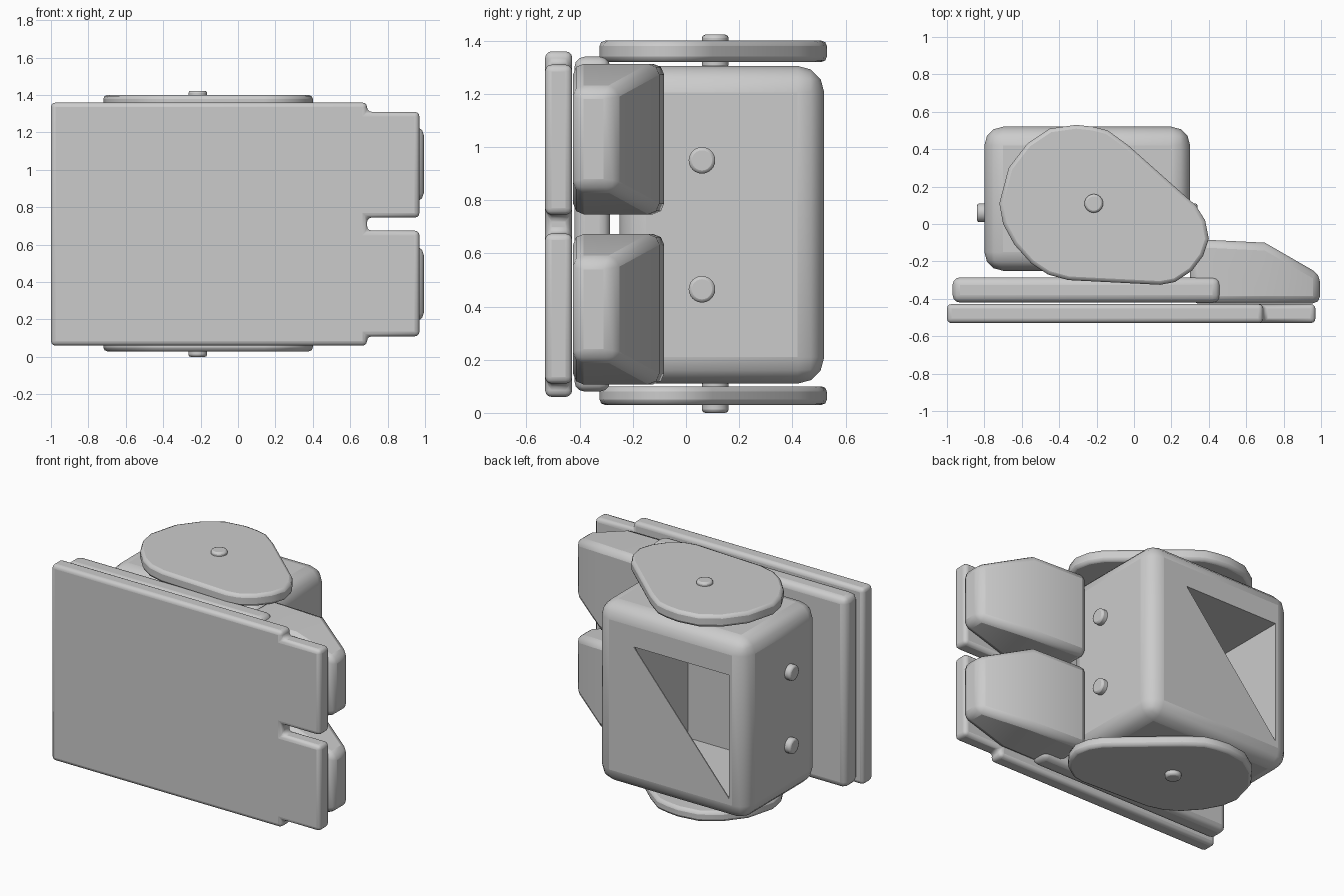
import bpy
import bmesh
import math
from mathutils import Matrix, Vector

cube = bpy.data.objects.get("Cube")
if cube:
    bpy.data.objects.remove(cube, do_unlink=True)

grey = bpy.data.materials.new("plain grey")
COLOUR = (0.6, 0.6, 0.6, 1)
grey.diffuse_color = COLOUR
grey.use_nodes = True
for node in grey.node_tree.nodes:
    if node.type == "BSDF_PRINCIPLED":
        node.inputs["Base Color"].default_value = COLOUR


def finish(name, bm, bevel=0, segments=3, smooth=True):
    """Turn a bmesh into a grey object, with rounded edges and smooth shading."""
    bmesh.ops.recalc_face_normals(bm, faces=bm.faces)
    mesh = bpy.data.meshes.new(name)
    bm.to_mesh(mesh)
    bm.free()
    obj = bpy.data.objects.new(name, mesh)
    bpy.context.collection.objects.link(obj)
    mesh.materials.append(grey)
    if bevel:
        mod = obj.modifiers.new("rounded edges", "BEVEL")
        mod.width = bevel
        mod.segments = segments
        mod.limit_method = "ANGLE"
        mod.angle_limit = math.radians(35)
    if smooth:
        bpy.ops.object.select_all(action="DESELECT")
        obj.select_set(True)
        bpy.context.view_layer.objects.active = obj
        bpy.ops.object.shade_smooth_by_angle(angle=math.radians(35))
    return obj


def block(name, low, high, bevel=0, segments=3, smooth=True):
    low, high = Vector(low), Vector(high)
    bm = bmesh.new()
    bmesh.ops.create_cube(bm, size=1)
    bmesh.ops.scale(bm, vec=high - low, verts=bm.verts)
    bmesh.ops.translate(bm, vec=(low + high) / 2, verts=bm.verts)
    return finish(name, bm, bevel, segments, smooth)


def prism(name, points, axis, start, end, bevel=0, segments=3, smooth=True):
    """Extrude a flat outline along y (outline in x, z) or z (outline in x, y)."""
    bm = bmesh.new()
    place = (lambda a, b: (a, start, b)) if axis == "y" else (lambda a, b: (a, b, start))
    face = bm.faces.new([bm.verts.new(place(a, b)) for a, b in points])
    step = Vector((0, end - start, 0)) if axis == "y" else Vector((0, 0, end - start))
    out = bmesh.ops.extrude_face_region(bm, geom=[face])
    moved = [v for v in out["geom"] if isinstance(v, bmesh.types.BMVert)]
    bmesh.ops.translate(bm, vec=step, verts=moved)
    return finish(name, bm, bevel, segments, smooth)


def peg(name, centre, depth, axis):
    bm = bmesh.new()
    turn = Matrix.Rotation(math.pi / 2, 4, "Y") if axis == "x" else Matrix()
    bmesh.ops.create_cone(bm, cap_ends=True, segments=24, radius1=0.05, radius2=0.05,
                          depth=depth, matrix=Matrix.Translation(centre) @ turn)
    return finish(name, bm, 0.012, 2)


MID = 0.71  # height of the mirror plane

# Front plate with two toe plates in one outline
half = [(-1, 1.36), (0.69, 1.36), (0.69, 1.31), (0.97, 1.31), (0.97, 0.745), (0.69, 0.745)]
outline = half + [(x, 2 * MID - z) for x, z in reversed(half)]
prism("front_plate", outline, "y", -0.53, -0.428, 0.035)

# Backing plate behind it
block("backing_plate", (-0.97, -0.42, 0.08), (0.46, -0.285, 1.34), 0.04)

# Tapered toe blocks: each section is x, back y, half height
sections = [(0.3, -0.08, 0.283), (0.7, -0.1, 0.283), (0.995, -0.27, 0.19)]
for name, height in (("lower_toe", 0.39), ("upper_toe", 1.03)):
    bm = bmesh.new()
    rings = []
    for x, back, h in sections:
        corners = [(-0.425, -h), (back, -h), (back, h), (-0.425, h)]
        rings.append([bm.verts.new((x, y, height + z)) for y, z in corners])
    for a, b in zip(rings, rings[1:]):
        for i in range(4):
            j = (i + 1) % 4
            bm.faces.new((a[i], a[j], b[j], b[i]))
    bm.faces.new(rings[0])
    bm.faces.new(rings[-1])
    finish(name, bm, 0.04, 2)

# Ankle housing with a pocket behind a triangular opening
housing = block("ankle_housing", (-0.8, -0.25, 0.11), (0.3, 0.52, 1.305), 0.1, 3)
pocket = block("pocket_cutter", (-0.68, -0.05, 0.25), (0.02, 0.513, 1.07), smooth=False)
opening = prism("opening_cutter", [(-0.68, 0.25), (0.02, 1.07), (-0.68, 1.07)],
                "y", 0.4, 0.6, smooth=False)
for cutter in (pocket, opening):
    mod = housing.modifiers.new(cutter.name, "BOOLEAN")
    mod.operation = "DIFFERENCE"
    mod.solver = "EXACT"
    mod.object = cutter
# Bake the shape so the cutters can go; sharp angles stay crisp
depsgraph = bpy.context.evaluated_depsgraph_get()
baked = bpy.data.meshes.new_from_object(housing.evaluated_get(depsgraph))
housing.modifiers.clear()
housing.data = baked
for cutter in (pocket, opening):
    bpy.data.objects.remove(cutter, do_unlink=True)
bpy.ops.object.select_all(action="DESELECT")
housing.select_set(True)
bpy.context.view_layer.objects.active = housing
bpy.ops.object.shade_smooth_by_angle(angle=math.radians(35))

# Teardrop side discs, above and below the housing
teardrop = [
    (-0.31, 0.53), (-0.45, 0.51), (-0.57, 0.43), (-0.67, 0.3), (-0.72, 0.11),
    (-0.7, 0), (-0.64, -0.11), (-0.55, -0.21), (-0.46, -0.27), (-0.35, -0.3),
    (0.14, -0.325), (0.22, -0.31), (0.31, -0.25), (0.37, -0.17), (0.4, -0.08),
    (0.38, 0.02), (0.33, 0.1), (-0.03, 0.42), (-0.14, 0.5), (-0.22, 0.52),
]
prism("upper_disc", teardrop, "z", 1.32, 1.4, 0.02, 2)
prism("lower_disc", teardrop, "z", 0.03, 0.1, 0.02, 2)

# Pivot pegs through the discs and the housing sides
peg("upper_pivot", (-0.215, 0.11, 1.36), 0.125, "z")
peg("lower_pivot", (-0.215, 0.11, 0.06), 0.12, "z")
for level, z in (("lower", 0.465), ("upper", 0.95)):
    for side, x in (("right", -0.81), ("left", 0.31)):
        peg(f"{level}_{side}_peg", (x, 0.06, z), 0.06, "x")
